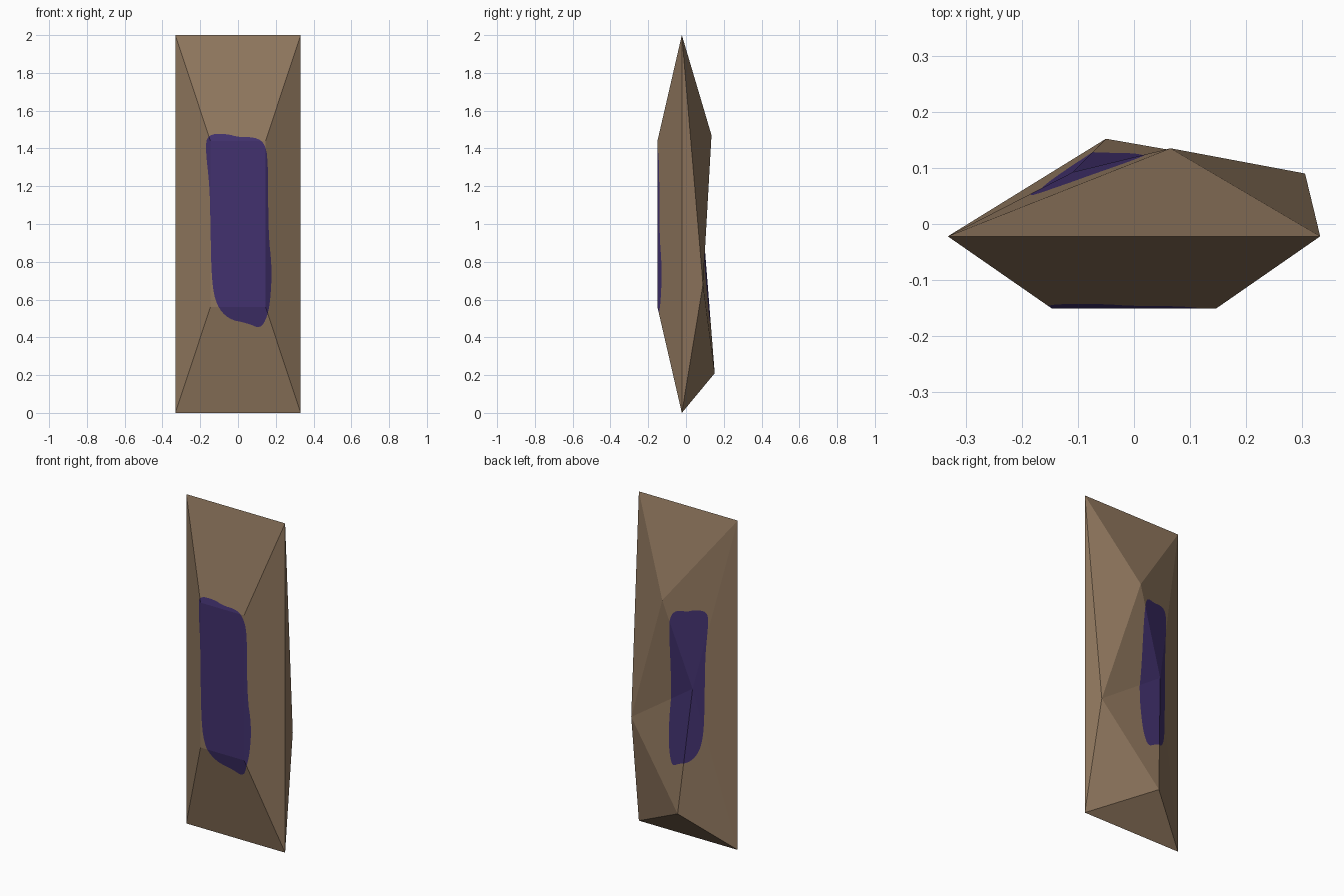
import bpy, bmesh
from mathutils import Vector
from mathutils.geometry import delaunay_2d_cdt

if "Cube" in bpy.data.objects:
    bpy.data.objects.remove(bpy.data.objects["Cube"])

def material(name, rgb):
    m = bpy.data.materials.new(name)
    m.diffuse_color = (*rgb, 1)
    m.use_nodes = True
    m.node_tree.nodes["Principled BSDF"].inputs["Base Color"].default_value = m.diffuse_color
    return m

def smooth_loop(pts, rounds=2):
    """Round a closed outline by corner cutting."""
    for _ in range(rounds):
        out = []
        for i, p in enumerate(pts):
            q = pts[(i + 1) % len(pts)]
            out += [p.lerp(q, 0.25), p.lerp(q, 0.75)]
        pts = out
    return pts

def inside(p, poly):
    hit = False
    for i, a in enumerate(poly):
        b = poly[i - 1]
        if (a.y > p.y) != (b.y > p.y):
            if p.x < (b.x - a.x) * (p.y - a.y) / (b.y - a.y) + a.x:
                hit = not hit
    return hit

def depth(p, pts, tris):
    """Depth (y) of the facet lying over the x-z point p."""
    best = None
    for t in tris:
        a, b, c = (Vector(pts[i]) for i in t)
        d = (b.x - a.x) * (c.z - a.z) - (c.x - a.x) * (b.z - a.z)
        v = ((p.x - a.x) * (c.z - a.z) - (c.x - a.x) * (p.y - a.z)) / d
        w = ((b.x - a.x) * (p.y - a.z) - (p.x - a.x) * (b.z - a.z)) / d
        score = min(1 - v - w, v, w)
        if best is None or score > best[0]:
            best = (score, a.y + v * (b.y - a.y) + w * (c.y - a.y))
    return best[1]

def add_side(bm, pts, tris, patch):
    """Add one side of the slab with the patch outline cut into its facets."""
    flat = [Vector((x, z)) for x, _, z in pts]
    n, m = len(flat), len(patch)
    edges = [(t[i], t[(i + 1) % 3]) for t in tris for i in range(3)]
    edges += [(n + i, n + (i + 1) % m) for i in range(m)]
    vs, _, fs, *_ = delaunay_2d_cdt(flat + patch, edges, [], 0, 1e-6)
    bv = [bm.verts.new((p.x, depth(p, pts, tris), p.y)) for p in vs]
    for f in fs:
        face = bm.faces.new([bv[i] for i in f])
        mid = sum((vs[i] for i in f), Vector((0, 0))) / len(f)
        face.material_index = int(inside(mid, patch))

# rim corners shared by both sides: bottom left, bottom right, top right, top left
RIM = [(x, -0.022, z) for x, z in ((-.332, 0), (.332, 0), (.332, 2), (-.332, 2))]

# front: raised flat panel with four bevels
front = RIM + [(x, -0.151, z) for x, z in
               ((-.146, .56), (.146, .56), (.146, 1.44), (-.146, 1.44))]
front_tris = [(4, 5, 6), (4, 6, 7)]
for i in range(4):
    j = (i + 1) % 4
    front_tris += [(i, j, 4 + j), (i, 4 + j, 4 + i)]

# back: four irregular peaks (4 top, 5 bottom, 6 right, 7 middle)
back = RIM + [(.065, .135, 1.47), (-.05, .152, .21),
              (.305, .09, .68), (-.109, .0925, .962)]
back_tris = [(3, 2, 4), (2, 6, 4), (1, 6, 2), (1, 5, 6), (0, 5, 1),
             (4, 6, 7), (6, 5, 7), (3, 4, 7), (3, 7, 0), (0, 7, 5)]

# patch outline in x-z; the back one is a narrower copy
outline = [Vector(p) for p in (
    (-.16, 1.475), (-.06, 1.478), (0, 1.46), (.09, 1.46), (.14, 1.43), (.16, 1.34),
    (.16, .95), (.18, .77), (.172, .6), (.155, .51), (.12, .445), (.05, .475),
    (-.05, .495), (-.115, .57), (-.14, .70), (-.146, 1.0), (-.15, 1.2), (-.173, 1.4))]
front_patch = smooth_loop(outline)
back_patch = [Vector((-.185 + (p.x + .17) * .65, .485 + (p.y - .455) * .93))
              for p in front_patch]

bm = bmesh.new()
add_side(bm, front, front_tris, front_patch)
add_side(bm, back, back_tris, back_patch)
bmesh.ops.remove_doubles(bm, verts=bm.verts[:], dist=1e-5)
bmesh.ops.recalc_face_normals(bm, faces=bm.faces[:])
mesh = bpy.data.meshes.new("faceted_slab")
bm.to_mesh(mesh)
bm.free()
mesh.materials.append(material("brown stone", (.283, .188, .114)))
mesh.materials.append(material("dark purple", (.054, .031, .156)))
slab = bpy.data.objects.new("faceted_slab", mesh)
bpy.context.collection.objects.link(slab)
